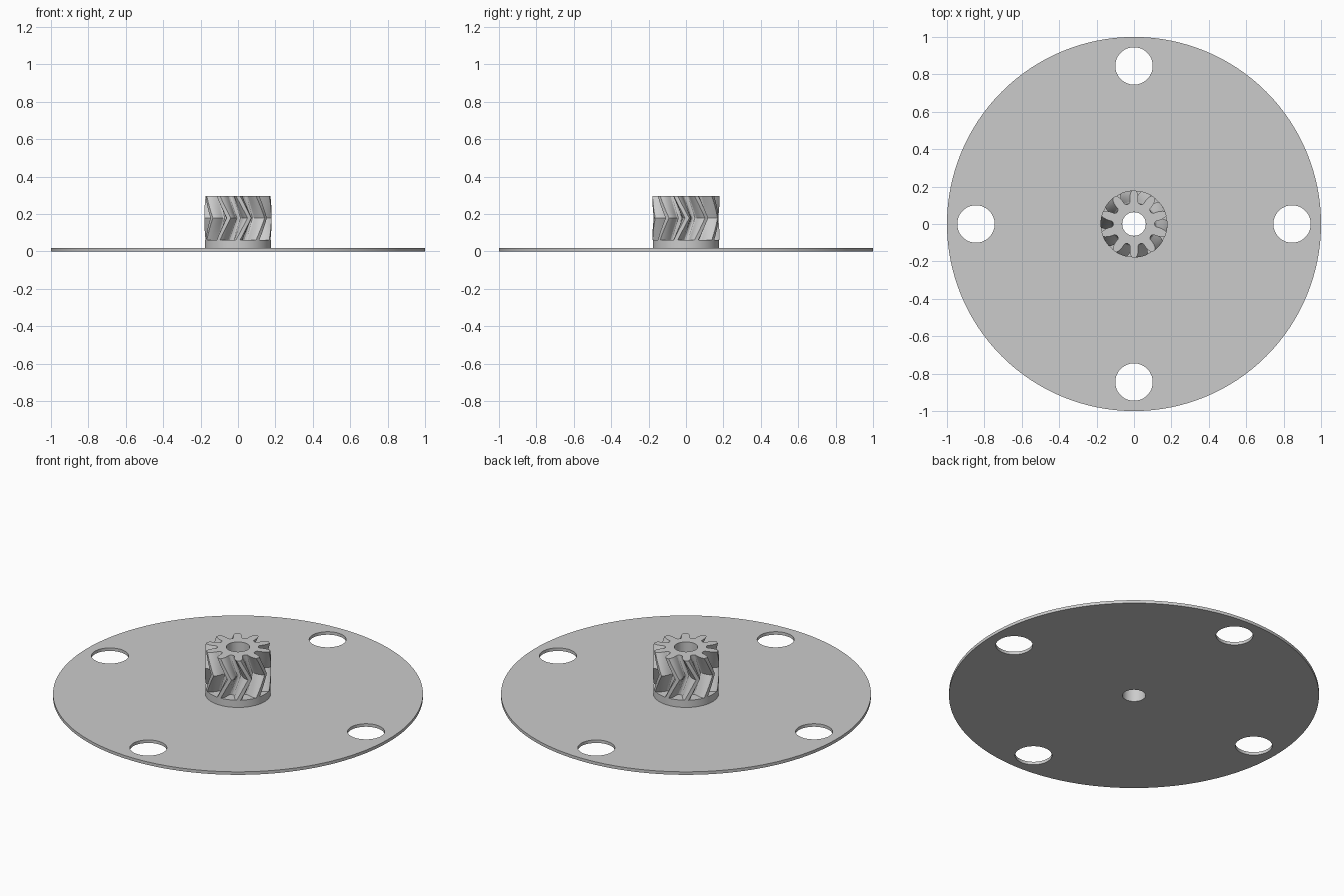
import bpy, bmesh
from math import cos, sin, radians, tau

if "Cube" in bpy.data.objects:
    bpy.data.objects.remove(bpy.data.objects["Cube"])

PLATE_TOP, COLLAR_TOP, GEAR_MID, GEAR_TOP = 0.018, 0.061, 0.179, 0.297
BORE = 0.063
TEETH = 10
TWIST = radians(20)
STEPS = 4

grey = bpy.data.materials.new("plain grey")
grey.use_nodes = True
colour = (0.6, 0.6, 0.6, 1)
grey.diffuse_color = colour
grey.node_tree.nodes["Principled BSDF"].inputs["Base Color"].default_value = colour


def smooth(obj):
    bpy.ops.object.select_all(action='DESELECT')
    obj.select_set(True)
    bpy.context.view_layer.objects.active = obj
    bpy.ops.object.shade_smooth_by_angle(angle=radians(25))


def pierced_disc(name, radius, holes, z0, z1):
    """Extruded disc with round holes given as (x, y, radius)."""
    curve = bpy.data.curves.new(name, 'CURVE')
    curve.dimensions = '2D'
    curve.fill_mode = 'BOTH'
    curve.extrude = (z1 - z0) / 2
    for x, y, r in [(0, 0, radius)] + holes:
        count = 128 if r > 0.5 else 64
        spline = curve.splines.new('POLY')
        spline.points.add(count - 1)
        spline.use_cyclic_u = True
        for i, p in enumerate(spline.points):
            a = tau * i / count
            p.co = (x + r * cos(a), y + r * sin(a), 0, 1)
    obj = bpy.data.objects.new(name, curve)
    obj.location.z = (z0 + z1) / 2
    bpy.context.collection.objects.link(obj)
    bpy.ops.object.select_all(action='DESELECT')
    obj.select_set(True)
    bpy.context.view_layer.objects.active = obj
    bpy.ops.object.convert(target='MESH')
    obj = bpy.context.object
    obj.data.materials.clear()
    obj.data.materials.append(grey)
    # Weld the caps to the walls
    bm = bmesh.new()
    bm.from_mesh(obj.data)
    bmesh.ops.remove_doubles(bm, verts=bm.verts, dist=0.0001)
    bmesh.ops.recalc_face_normals(bm, faces=bm.faces)
    bm.to_mesh(obj.data)
    bm.free()
    smooth(obj)


# Base plate with four mounting holes, and the collar under the gear
centre = (0, 0, BORE)
mounts = [(0.845 * cos(tau * i / 4), 0.845 * sin(tau * i / 4), 0.1) for i in range(4)]
pierced_disc("base_plate", 1.0, [centre] + mounts, 0, PLATE_TOP)
pierced_disc("gear_collar", 0.177, [centre], PLATE_TOP, COLLAR_TOP)

# Tooth outline: radius and half angle in degrees, from root to tip
flank = [(0.113, 13), (0.12, 10.5), (0.135, 9.7), (0.152, 8.3), (0.168, 6), (0.179, 3.5)]
tooth = [(r, -a) for r, a in flank] + [(r, a) for r, a in reversed(flank)] + [(0.11, 18)]
outline = [(r, radians(90 + a + 360 * t / TEETH)) for t in range(TEETH) for r, a in tooth]

# Herringbone gear: the outline twists one way up to the middle, then back
bm = bmesh.new()
layers = []
for k in range(2 * STEPS + 1):
    z = COLLAR_TOP + (GEAR_TOP - COLLAR_TOP) * k / (2 * STEPS)
    turn = TWIST * (1 - abs(k - STEPS) / STEPS)
    outer = [bm.verts.new((r * cos(a + turn), r * sin(a + turn), z)) for r, a in outline]
    inner = [bm.verts.new((BORE * cos(a), BORE * sin(a), z)) for r, a in outline]
    layers.append((outer, inner))


def bridge(low, high):
    for i in range(len(low)):
        j = (i + 1) % len(low)
        bm.faces.new((low[i], low[j], high[j], high[i]))


for (outer0, inner0), (outer1, inner1) in zip(layers, layers[1:]):
    bridge(outer0, outer1)
    bridge(inner1, inner0)
bridge(layers[-1][0], layers[-1][1])
bridge(layers[0][1], layers[0][0])
bmesh.ops.recalc_face_normals(bm, faces=bm.faces)
mesh = bpy.data.meshes.new("herringbone_gear")
bm.to_mesh(mesh)
bm.free()
mesh.materials.append(grey)
gear = bpy.data.objects.new("herringbone_gear", mesh)
bpy.context.collection.objects.link(gear)
smooth(gear)
